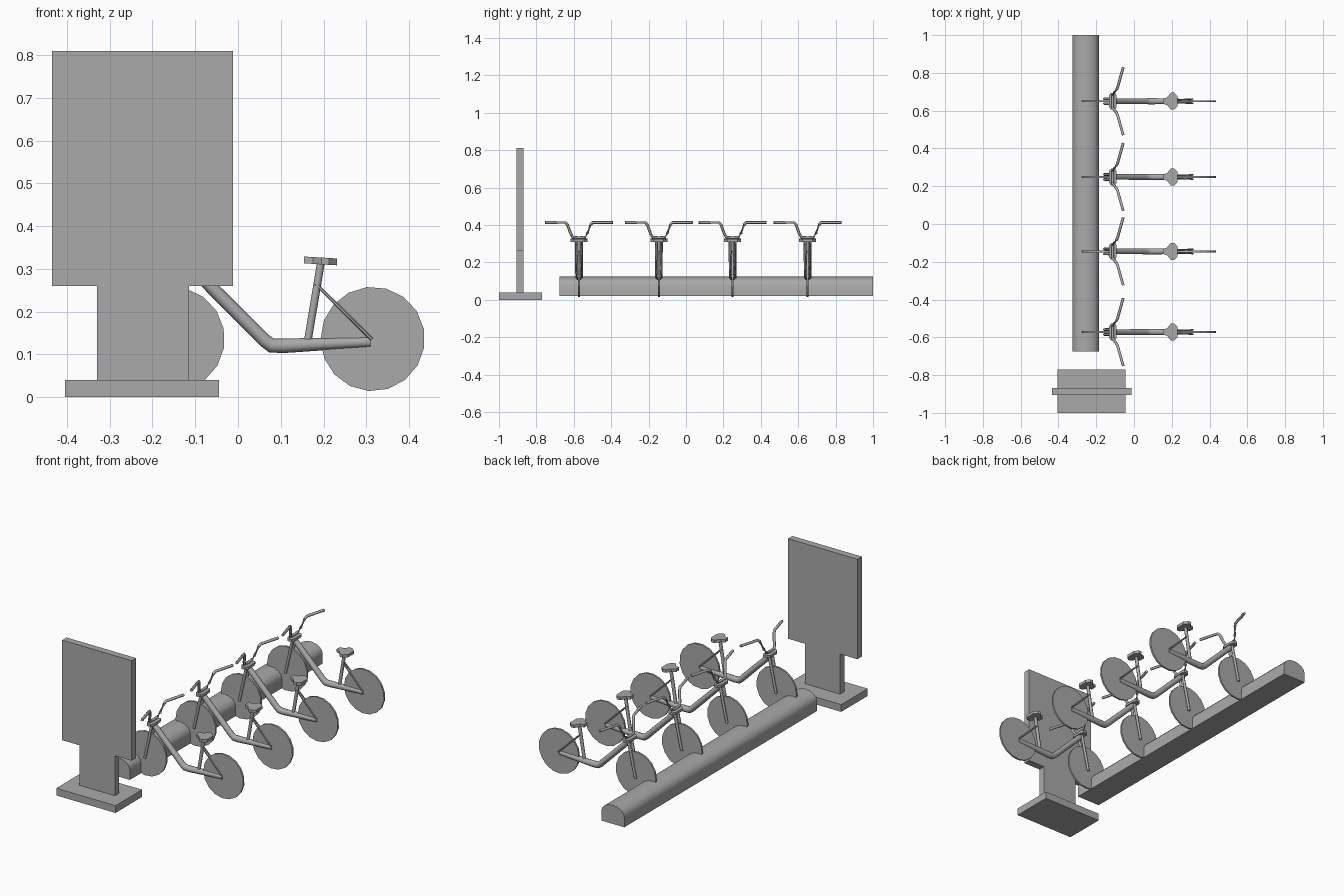
import bpy, bmesh, math
from mathutils import Vector

cube = bpy.data.objects.get("Cube")
if cube:
    bpy.data.objects.remove(cube, do_unlink=True)

grey = bpy.data.materials.new("plain grey")
grey.use_nodes = True
grey.diffuse_color = (0.4, 0.4, 0.4, 1)
grey.node_tree.nodes["Principled BSDF"].inputs["Base Color"].default_value = (0.4, 0.4, 0.4, 1)


def finish(name, bm, smooth=False):
    bmesh.ops.recalc_face_normals(bm, faces=bm.faces[:])
    mesh = bpy.data.meshes.new(name)
    bm.to_mesh(mesh)
    bm.free()
    mesh.materials.append(grey)
    obj = bpy.data.objects.new(name, mesh)
    bpy.context.collection.objects.link(obj)
    if smooth:
        bpy.ops.object.select_all(action="DESELECT")
        obj.select_set(True)
        bpy.context.view_layer.objects.active = obj
        bpy.ops.object.shade_smooth_by_angle(angle=math.radians(50))
    return obj


def prism(name, outline, direction, smooth=False):
    """Extrude a flat outline of 3D points along a direction."""
    bm = bmesh.new()
    face = bm.faces.new([bm.verts.new(p) for p in outline])
    ext = bmesh.ops.extrude_face_region(bm, geom=[face])
    verts = [g for g in ext["geom"] if isinstance(g, bmesh.types.BMVert)]
    bmesh.ops.translate(bm, verts=verts, vec=direction)
    return finish(name, bm, smooth)


def tube(name, path, radii, sides=8):
    """Sweep a ring along a path, with one radius per point."""
    pts = [Vector(p) for p in path]
    bm = bmesh.new()
    rings = []
    for i, p in enumerate(pts):
        before = (p - pts[i - 1]).normalized() if i else Vector()
        after = (pts[i + 1] - p).normalized() if i < len(pts) - 1 else Vector()
        tangent = (before + after).normalized()
        side = tangent.cross(Vector((0.3, 0.5, 1) if abs(tangent.y) > 0.5 else (0, 1, 0))).normalized()
        up = tangent.cross(side)
        ring = []
        for k in range(sides):
            a = 2 * math.pi * k / sides
            ring.append(bm.verts.new(p + (side * math.cos(a) + up * math.sin(a)) * radii[i]))
        rings.append(ring)
    for a, b in zip(rings, rings[1:]):
        for k in range(sides):
            n = (k + 1) % sides
            bm.faces.new((a[k], a[n], b[n], b[k]))
    bm.faces.new(rings[0])
    bm.faces.new(rings[-1])
    return finish(name, bm, True)


def wheel(name, x, y):
    r, half = 0.122, 0.005
    outline = [(x + r * math.cos(math.tau * k / 17 + 0.2), y - half,
                0.136 + r * math.sin(math.tau * k / 17 + 0.2)) for k in range(17)]
    return prism(name, outline, (0, 2 * half, 0))


# Information board: panel and narrow leg in one outline, on a flat foot
half_board = [(-0.435, 0.81), (-0.435, 0.26), (-0.33, 0.26), (-0.33, 0.04),
              (-0.115, 0.04), (-0.115, 0.26), (-0.012, 0.26), (-0.012, 0.81)]
prism("sign_board", [(x, -0.906, z) for x, z in half_board], (0, 0.038, 0))
prism("sign_foot", [(-0.405, -1, 0), (-0.045, -1, 0), (-0.045, -0.77, 0), (-0.405, -0.77, 0)],
      (0, 0, 0.04))

# Docking rail with an arched top
arch = [(-0.255 + 0.07 * math.cos(math.pi * k / 8), 0.075 + 0.048 * math.sin(math.pi * k / 8))
        for k in range(9)]
profile = [(-0.325, 0.02), (-0.185, 0.02)] + arch
prism("docking_rail", [(x, -0.675, z) for x, z in profile], (0, 1.675, 0), True)

saddle = [(0.154, 0.014), (0.175, 0.02), (0.195, 0.045), (0.213, 0.045), (0.231, 0.026)]
crown = [(-0.133, 0.03), (-0.122, 0.044), (-0.1, 0.044), (-0.092, 0.03)]
bar = [(-0.113, 0, 0.332), (-0.113, 0.034, 0.335), (-0.105, 0.045, 0.355), (-0.092, 0.062, 0.402),
       (-0.087, 0.073, 0.413), (-0.057, 0.18, 0.413)]


def mirrored(half, y, z):
    """Close a half outline by mirroring it across the bike's centre line."""
    return [(x, y + w, z(x)) for x, w in half] + [(x, y - w, z(x)) for x, w in reversed(half)]


for n, y in enumerate((-0.572, -0.145, 0.249, 0.65), 1):
    tag = f"_{n}"
    wheel("front_wheel" + tag, -0.153, y)
    wheel("rear_wheel" + tag, 0.315, y)

    # Step-through frame and seat post
    tube("frame" + tag,
         [(-0.11, y, 0.305), (0.062, y, 0.133), (0.078, y, 0.121), (0.105, y, 0.12), (0.31, y, 0.129)],
         [0.015, 0.016, 0.017, 0.017, 0.012], 10)
    tube("seat_post" + tag, [(0.163, y, 0.13), (0.194, y, 0.315)], [0.009, 0.009])

    # Paired stays and fork blades
    for side, s in (("left", 1), ("right", -1)):
        tube(f"seat_stay_{side}{tag}", [(0.181, y + 0.005 * s, 0.266), (0.313, y + 0.012 * s, 0.135)],
             [0.004, 0.004], 6)
        tube(f"fork_blade_{side}{tag}", [(-0.157, y + 0.013 * s, 0.115), (-0.113, y + 0.013 * s, 0.315)],
             [0.007, 0.008])

    # Saddle with its nose towards the rail
    prism("saddle" + tag, mirrored(saddle, y, lambda x: 0.313 - 0.06 * (x - 0.154)), (0, 0, 0.016))

    # Fork crown and swept handlebar
    prism("fork_crown" + tag, mirrored(crown, y, lambda x: 0.311), (0, 0, 0.014))
    left = [(x, y + w, z) for x, w, z in bar]
    right = [(x, y - w, z) for x, w, z in bar[:0:-1]]
    tube("handlebar" + tag, right + left, [0.0075] * (len(left) + len(right)))
